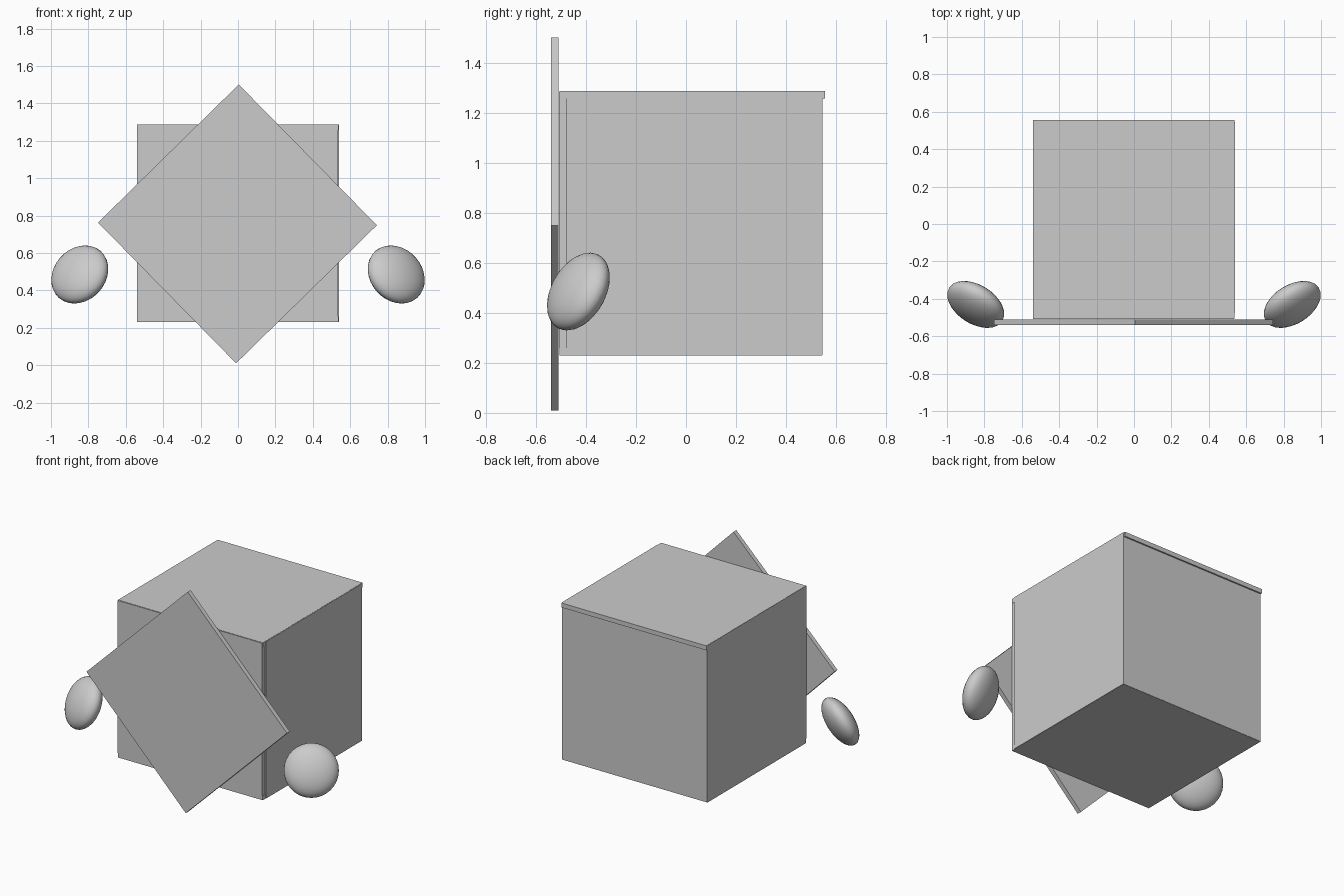
import bpy
from mathutils import Vector, Matrix

if "Cube" in bpy.data.objects:
    bpy.data.objects.remove(bpy.data.objects["Cube"])


def slab(name, lo, hi, turn=0.0):
    """Box between two corners, optionally turned about the y axis."""
    lo, hi = Vector(lo), Vector(hi)
    bpy.ops.mesh.primitive_cube_add(size=1, location=(lo + hi) / 2)
    ob = bpy.context.object
    ob.name = name
    ob.scale = hi - lo
    ob.rotation_euler.y = turn
    return ob


def hand(name, side):
    """Flattened ball whose flat side faces outward, forward and up."""
    normal = Vector((0.48 * side, -0.76, 0.435)).normalized()
    bpy.ops.mesh.primitive_uv_sphere_add(segments=32, ring_count=16, radius=1)
    ob = bpy.context.object
    ob.name = name
    ob.matrix_world = (Matrix.Translation((0.846 * side, -0.43, 0.485))
                       @ normal.to_track_quat('Z', 'Y').to_matrix().to_4x4()
                       @ Matrix.Diagonal((0.168, 0.168, 0.082, 1)))
    bpy.ops.object.shade_smooth()


# Box made of six thin panels
slab("bottom_panel", (-0.54, -0.505, 0.23), (0.537, 0.543, 0.26))
slab("top_panel", (-0.54, -0.503, 1.257), (0.537, 0.555, 1.287))
slab("back_panel", (-0.539, 0.515, 0.231), (0.539, 0.545, 1.257))
slab("front_panel", (-0.54, -0.507, 0.26), (0.535, -0.477, 1.285))
slab("left_panel", (-0.541, -0.477, 0.231), (-0.511, 0.544, 1.286))
slab("right_panel", (0.511, -0.477, 0.231), (0.541, 0.544, 1.286))

# Diamond-turned face plate at the front
slab("face_plate", (-0.530, -0.54, 0.2285), (0.524, -0.51, 1.2825), 0.795)

# Floating hands
for label, side in (("left", -1), ("right", 1)):
    hand(label + "_hand", side)
